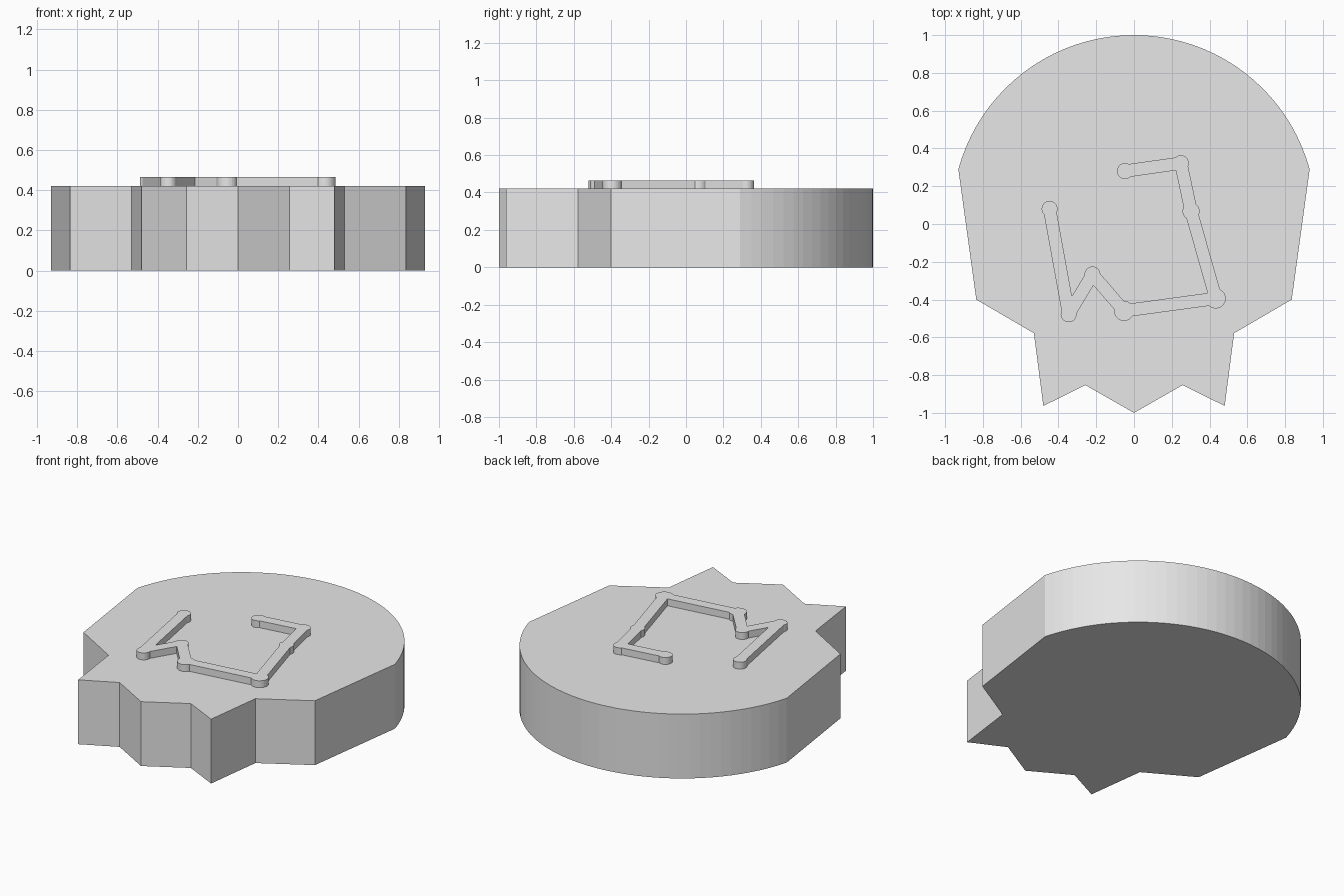
import bpy, bmesh, math
from mathutils import Vector

if "Cube" in bpy.data.objects:
    bpy.data.objects.remove(bpy.data.objects["Cube"])

SLAB_TOP = 0.42
LINE_TOP = 0.465

grey = bpy.data.materials.new("plain grey")
grey.diffuse_color = (0.8, 0.8, 0.8, 1)
grey.use_nodes = True
grey.node_tree.nodes["Principled BSDF"].inputs["Base Color"].default_value = grey.diffuse_color


def extrude_outline(name, points, z0, z1):
    """Closed prism from a counter-clockwise outline."""
    bm = bmesh.new()
    face = bm.faces.new([bm.verts.new((x, y, z0)) for x, y in points])
    top = bmesh.ops.extrude_face_region(bm, geom=[face], use_keep_orig=True)
    verts = [g for g in top["geom"] if isinstance(g, bmesh.types.BMVert)]
    bmesh.ops.translate(bm, verts=verts, vec=(0, 0, z1 - z0))
    bmesh.ops.recalc_face_normals(bm, faces=bm.faces)
    mesh = bpy.data.meshes.new(name)
    bm.to_mesh(mesh)
    bm.free()
    mesh.materials.append(grey)
    obj = bpy.data.objects.new(name, mesh)
    bpy.context.scene.collection.objects.link(obj)
    return obj


def circle(cx, cy, r, n=28):
    return [(cx + r * math.cos(2 * math.pi * i / n),
             cy + r * math.sin(2 * math.pi * i / n)) for i in range(n)]


# Slab: domed arc on top, mirrored cheek, jaw and teeth below
cy, radius = 0.036, 0.964
start = math.atan2(0.29 - cy, 0.93)
steps = 40
arc = [(radius * math.cos(a), cy + radius * math.sin(a))
       for a in (start + (math.pi - 2 * start) * i / steps
                 for i in range(steps + 1))]
left = [(-0.835, -0.40), (-0.53, -0.578), (-0.48, -0.963), (-0.257, -0.853)]
right = [(-x, y) for x, y in reversed(left)]
extrude_outline("skull_slab", arc + left + [(0, -1)] + right, 0, SLAB_TOP)

# Raised line: round dots joined by straight bars, (x, y, dot radius)
dots = [(-0.447, 0.08, 0.042), (-0.346, -0.478, 0.042),
        (-0.22, -0.267, 0.042), (-0.053, -0.46, 0.053),
        (0.433, -0.394, 0.053), (0.302, 0.068, 0.045),
        (0.248, 0.322, 0.042), (-0.048, 0.28, 0.042)]
half = 0.034
pieces = [extrude_outline("dot", circle(*d), SLAB_TOP, LINE_TOP) for d in dots]
for a, b in zip(dots, dots[1:]):
    p, q = Vector(a[:2]), Vector(b[:2])
    d = (q - p).normalized()
    n = Vector((-d.y, d.x)) * half
    pieces.append(extrude_outline("bar", [p - n, q - n, q + n, p + n],
                                  SLAB_TOP, LINE_TOP))

# Fuse the pieces into one object
line = pieces[0]
line.name = "raised_line"
for piece in pieces[1:]:
    mod = line.modifiers.new("fuse", "BOOLEAN")
    mod.operation = "UNION"
    mod.solver = "EXACT"
    mod.object = piece
    piece.hide_render = True
bpy.context.view_layer.update()
graph = bpy.context.evaluated_depsgraph_get()
fused = bpy.data.meshes.new_from_object(line.evaluated_get(graph))
line.modifiers.clear()
line.data = fused
for piece in pieces[1:]:
    bpy.data.objects.remove(piece)
